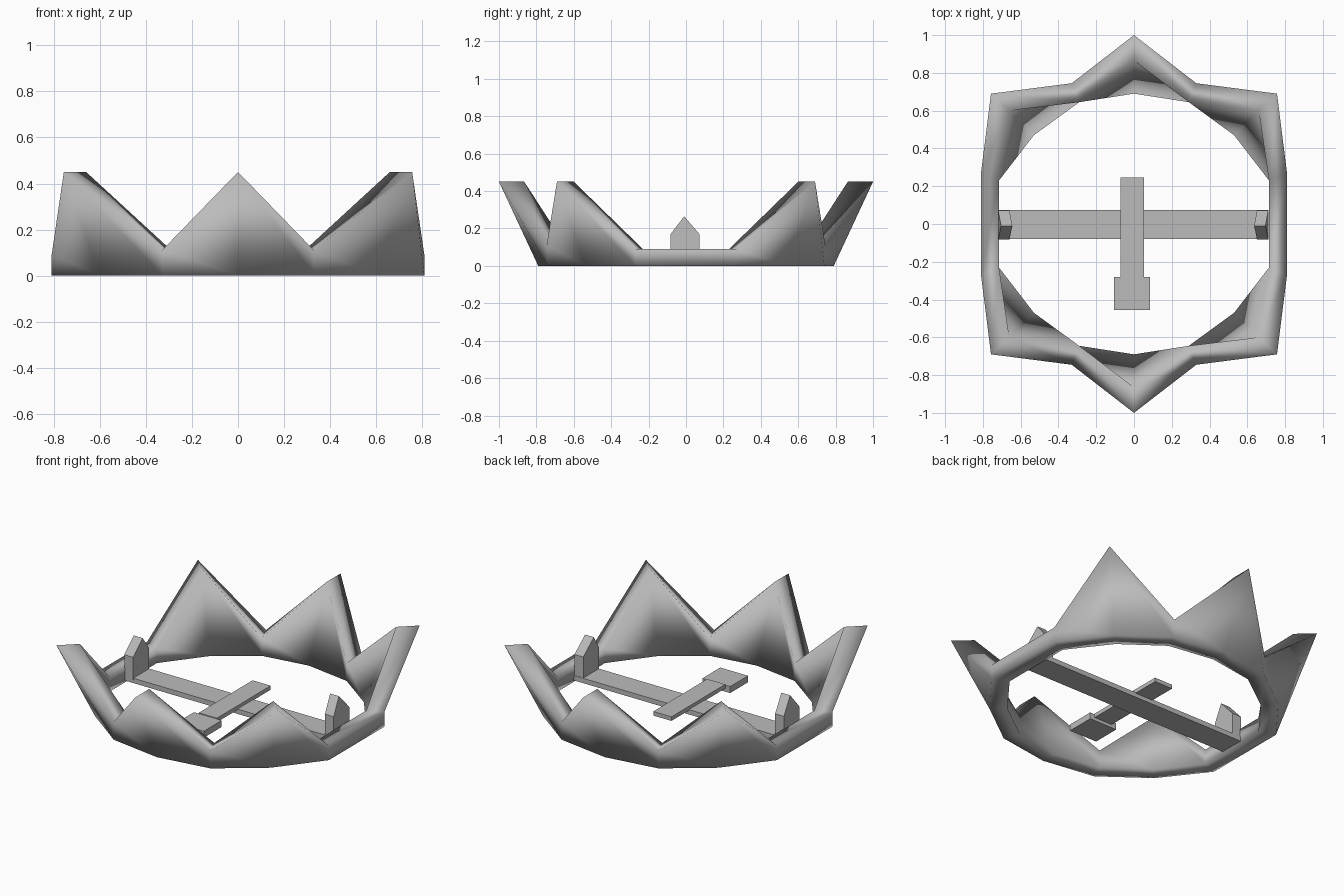
import bpy, bmesh

cube = bpy.data.objects.get("Cube")
if cube:
    bpy.data.objects.remove(cube)

steel = bpy.data.materials.new("grey steel")
steel.use_nodes = True
GREY = (0.5, 0.5, 0.5, 1)
steel.diffuse_color = GREY
steel.node_tree.nodes["Principled BSDF"].inputs["Base Color"].default_value = GREY


def add_object(name, verts, faces, smooth=False):
    mesh = bpy.data.meshes.new(name)
    mesh.from_pydata(verts, [], faces)
    bm = bmesh.new()
    bm.from_mesh(mesh)
    bmesh.ops.recalc_face_normals(bm, faces=bm.faces)
    for f in bm.faces:
        f.smooth = smooth
    bm.to_mesh(mesh)
    bm.free()
    mesh.materials.append(steel)
    obj = bpy.data.objects.new(name, mesh)
    bpy.context.collection.objects.link(obj)
    return obj


def box(name, x0, x1, y0, y1, z0, z1):
    verts = [(x, y, z) for z in (z0, z1) for x, y in ((x0, y0), (x1, y0), (x1, y1), (x0, y1))]
    faces = [(0, 1, 2, 3), (4, 5, 6, 7)] + [(i, (i + 1) % 4, (i + 1) % 4 + 4, i + 4) for i in range(4)]
    return add_object(name, verts, faces)


# Jaw ring: cross-sections (outer bottom, outer top, inner top, inner bottom) over one quarter
quarter = [
    [(0, 0.79, 0), (0, 1.0, 0.45), (0, 0.865, 0.45), (0, 0.69, 0)],
    [(0.33, 0.74, 0), (0.33, 0.745, 0.11), (0.29, 0.645, 0.11), (0.29, 0.645, 0)],
    [(0.60, 0.54, 0), (0.757, 0.69, 0.45), (0.66, 0.60, 0.45), (0.53, 0.47, 0)],
    [(0.81, 0.27, 0), (0.81, 0.27, 0.09), (0.715, 0.23, 0.09), (0.715, 0.23, 0)],
]


def flip(section, sx, sy):
    return [(x * sx, y * sy, z) for x, y, z in section]


right_half = quarter + [flip(s, 1, -1) for s in reversed(quarter)]
loop = right_half + [flip(s, -1, 1) for s in reversed(right_half[1:-1])]
n = len(loop)
verts = [v for section in loop for v in section]
faces = []
for i in range(n):
    j = (i + 1) % n
    for k in range(4):
        m = (k + 1) % 4
        faces.append((i * 4 + k, i * 4 + m, j * 4 + m, j * 4 + k))
add_object("toothed_jaw_ring", verts, faces, smooth=True)

# Crossed bars and trigger plate
box("long_bar", -0.72, 0.712, -0.08, 0.075, 0.01, 0.04)
box("short_bar", -0.072, 0.052, -0.28, 0.245, 0.035, 0.06)
box("trigger_plate", -0.105, 0.085, -0.455, -0.28, 0.015, 0.055)

# Pointed pegs at the ends of the long bar, tips leaning inward
outline = [(-0.082, 0.03), (0.072, 0.03), (0.072, 0.17), (-0.01, 0.265), (-0.082, 0.17)]
for name, side in (("left_peg", 1), ("right_peg", -1)):
    verts = []
    for x in (0.655, 0.715):
        for y, z in outline:
            lean = 0.015 if z > 0.2 else 0
            verts.append((side * (x - lean) - 0.004, y, z))
    faces = [(0, 1, 2, 3, 4), (5, 6, 7, 8, 9)]
    faces += [(i, (i + 1) % 5, (i + 1) % 5 + 5, i + 5) for i in range(5)]
    add_object(name, verts, faces)
